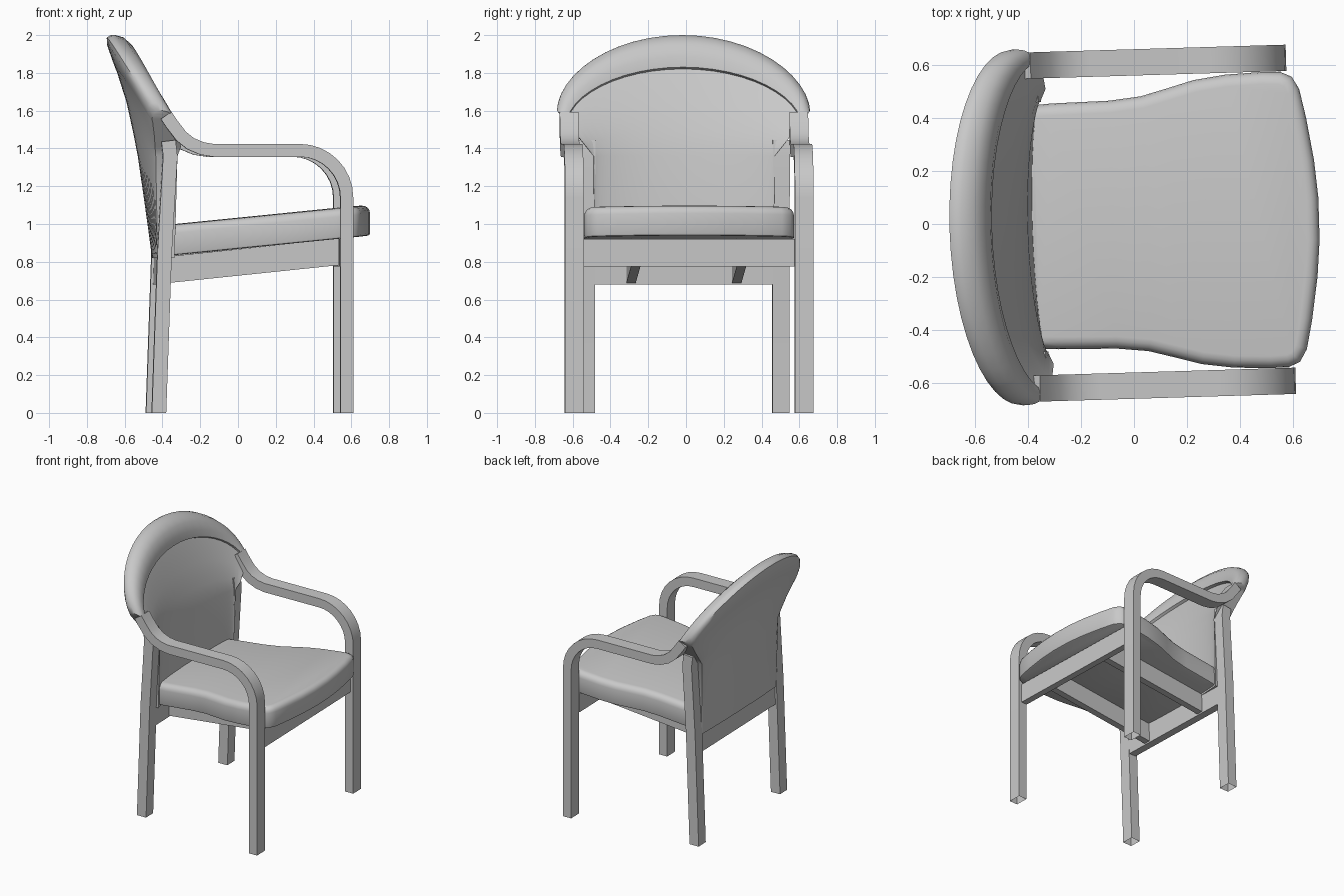
import bpy, bmesh, math
from mathutils import Vector

if "Cube" in bpy.data.objects:
    bpy.data.objects.remove(bpy.data.objects["Cube"])

TURN = 0.03  # the whole chair stands slightly turned
grey = bpy.data.materials.new("plain_grey")
grey.use_nodes = True
grey.diffuse_color = (0.58, 0.58, 0.58, 1)
grey.node_tree.nodes["Principled BSDF"].inputs["Base Color"].default_value = (0.58, 0.58, 0.58, 1)


def finish(name, bm, mirror=False, angle=30):
    bmesh.ops.recalc_face_normals(bm, faces=bm.faces)
    mesh = bpy.data.meshes.new(name)
    bm.to_mesh(mesh)
    bm.free()
    mesh.materials.append(grey)
    ob = bpy.data.objects.new(name, mesh)
    bpy.context.collection.objects.link(ob)
    ob.rotation_euler.z = TURN
    if mirror:
        mod = ob.modifiers.new("mirror", 'MIRROR')
        mod.use_axis = (False, True, False)
    bpy.ops.object.select_all(action='DESELECT')
    ob.select_set(True)
    bpy.context.view_layer.objects.active = ob
    bpy.ops.object.shade_smooth_by_angle(angle=math.radians(angle))


def bar(name, path, half, y0, y1, mirror=True):
    """Rectangular bar swept along a path in the x-z plane."""
    bm = bmesh.new()
    pts = [Vector(p) for p in path]
    rings = []
    for i, p in enumerate(pts):
        d = (pts[min(i + 1, len(pts) - 1)] - pts[max(i - 1, 0)]).normalized()
        n = Vector((-d.y, d.x)) * half
        if p.y == 0:
            n = Vector((-half, 0))  # feet are cut level
        a, b = p + n, p - n
        rings.append([bm.verts.new(c) for c in
                      ((a.x, y0, a.y), (a.x, y1, a.y), (b.x, y1, b.y), (b.x, y0, b.y))])
    for r, s in zip(rings, rings[1:]):
        for k in range(4):
            bm.faces.new((r[k], r[(k + 1) % 4], s[(k + 1) % 4], s[k]))
    if pts[0].y > 0:  # feet stay open underneath
        bm.faces.new(rings[0])
    bm.faces.new(rings[-1])
    finish(name, bm, mirror)


# Front legs bending into the armrests
arc = [(0.307 + 0.25 * math.cos(a), 1.14 + 0.25 * math.sin(a))
       for a in (math.pi / 2 * i / 8 for i in range(9))]
tail = [(-0.15, 1.39), (-0.21, 1.4), (-0.27, 1.425), (-0.32, 1.465), (-0.37, 1.53), (-0.4, 1.575)]
bar("front_leg_and_arm", [(0.557, 0)] + arc + tail, 0.034, 0.559, 0.658)

# Rear legs rising beside the back
bar("rear_leg", [(-0.435, 0), (-0.405, 0.85), (-0.375, 1.36), (-0.385, 1.44)], 0.038, 0.47, 0.56)

# Rails and braces under the seat
bar("front_rail", [(0.545, 0.775), (0.545, 0.92)], 0.025, -0.557, 0.557, False)
bar("rear_rail", [(-0.405, 0.68), (-0.4, 0.83)], 0.03, -0.47, 0.47, False)
bar("seat_brace", [(-0.38, 0.758), (0.53, 0.853)], 0.07, 0.255, 0.305)

# Seat cushion: plan outline, rounded edges, sloping down to the rear
half = [(-0.41, 0.455), (-0.3, 0.463), (-0.08, 0.467), (0.04, 0.48), (0.14, 0.507), (0.24, 0.535),
        (0.36, 0.552), (0.5, 0.558), (0.57, 0.555), (0.61, 0.537), (0.637, 0.49), (0.66, 0.38),
        (0.685, 0.22), (0.697, 0.08)]
outline = half + [(x, -y) for x, y in reversed(half)]
bm = bmesh.new()
base = bm.faces.new([bm.verts.new((x, y, 0)) for x, y in outline])
up = bmesh.ops.extrude_face_region(bm, geom=[base])
top = [v for v in up["geom"] if isinstance(v, bmesh.types.BMVert)]
bmesh.ops.translate(bm, verts=top, vec=(0, 0, 0.162))
rim = [e for e in bm.edges if all(v.co.z > 0.1 for v in e.verts)]
bmesh.ops.bevel(bm, geom=rim, offset=0.045, segments=4, profile=0.5, affect='EDGES')
low = [e for e in bm.edges if all(v.co.z < 0.001 for v in e.verts)]
bmesh.ops.bevel(bm, geom=low, offset=0.012, segments=2, profile=0.5, affect='EDGES')
for v in bm.verts:
    v.co.z += 0.87 + 0.1 * v.co.x
finish("seat_cushion", bm, angle=40)

# Upholstered back: straight lower panel, flaring into an arched padded rim.
# Each row: blend from waist to arch, front x at middle and edge, rear x at middle and edge
rows = [(-1, -0.375, -0.35, -0.45, -0.44),
        (0, -0.4, -0.335, -0.53, -0.45),
        (0.2, -0.43, -0.318, -0.555, -0.455),
        (0.45, -0.48, -0.325, -0.59, -0.46),
        (0.72, -0.555, -0.36, -0.645, -0.47),
        (0.735, -0.535, -0.345, -0.65, -0.47),
        (0.82, -0.54, -0.35, -0.67, -0.475),
        (0.92, -0.565, -0.37, -0.692, -0.47),
        (0.98, -0.605, -0.395, -0.695, -0.455),
        (1, -0.65, -0.42, -0.675, -0.44)]
COLS = 24
bm = bmesh.new()
front, rear = [], []
for s, fm, fe, rm, re in rows:
    f_row, r_row = [], []
    for c in range(COLS + 1):
        t = math.pi * c / COLS
        co, si = math.cos(t), math.sin(t)
        if s < 0:
            y, z = 0.475 * co, 0.82
        else:
            y = (0.48 + 0.19 * s) * co
            z = 1.36 + s * (0.24 + 0.4 * si ** 1.12)
        w = si ** (1.4 - 0.35 * max(s, 0))
        f_row.append(bm.verts.new((fe + (fm - fe) * w, y, z)))
        r_row.append(bm.verts.new((re + (rm - re) * w, y, z)))
    front.append(f_row)
    rear.append(r_row)
for i in range(len(rows) - 1):
    for grid in (front, rear):
        for c in range(COLS):
            bm.faces.new((grid[i][c], grid[i][c + 1], grid[i + 1][c + 1], grid[i + 1][c]))
    for c in (0, COLS):
        bm.faces.new((front[i][c], rear[i][c], rear[i + 1][c], front[i + 1][c]))
for i in (0, -1):
    for c in range(COLS):
        bm.faces.new((front[i][c], front[i][c + 1], rear[i][c + 1], rear[i][c]))
finish("back_rest", bm, angle=45)
